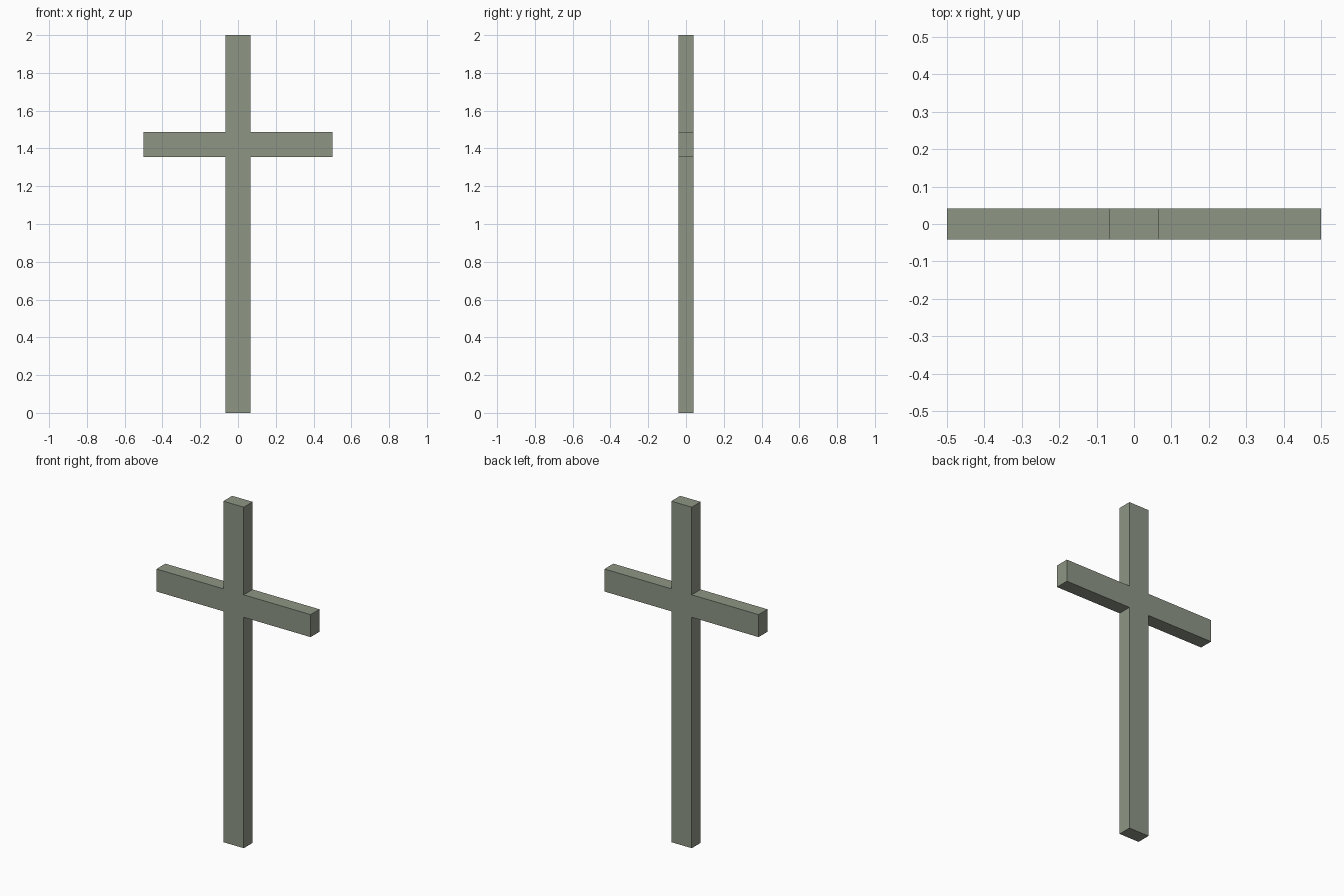
import bpy, bmesh

if "Cube" in bpy.data.objects:
    bpy.data.objects.remove(bpy.data.objects["Cube"])

HALF_POST = 0.066    # half width of the upright
HALF_ARM = 0.5       # half length of the crossbar
HALF_DEPTH = 0.041
BAR_LOW, BAR_HIGH, TOP = 1.354, 1.486, 2.0

stone = bpy.data.materials.new("grey_green_stone")
stone.diffuse_color = (0.27, 0.305, 0.235, 1)
stone.use_nodes = True
stone.node_tree.nodes["Principled BSDF"].inputs["Base Color"].default_value = stone.diffuse_color

# Cross outline: right half, then mirrored left half
right = [(HALF_POST, 0), (HALF_POST, BAR_LOW), (HALF_ARM, BAR_LOW),
         (HALF_ARM, BAR_HIGH), (HALF_POST, BAR_HIGH), (HALF_POST, TOP)]
outline = right + [(-x, z) for x, z in reversed(right)]

# Extrude the outline into one solid
bm = bmesh.new()
face = bm.faces.new([bm.verts.new((x, -HALF_DEPTH, z)) for x, z in outline])
ext = bmesh.ops.extrude_face_region(bm, geom=[face], use_keep_orig=True)
moved = [g for g in ext["geom"] if isinstance(g, bmesh.types.BMVert)]
bmesh.ops.translate(bm, verts=moved, vec=(0, 2 * HALF_DEPTH, 0))
bmesh.ops.recalc_face_normals(bm, faces=bm.faces)

mesh = bpy.data.meshes.new("cross")
bm.to_mesh(mesh)
bm.free()
mesh.materials.append(stone)
bpy.context.collection.objects.link(bpy.data.objects.new("cross", mesh))
